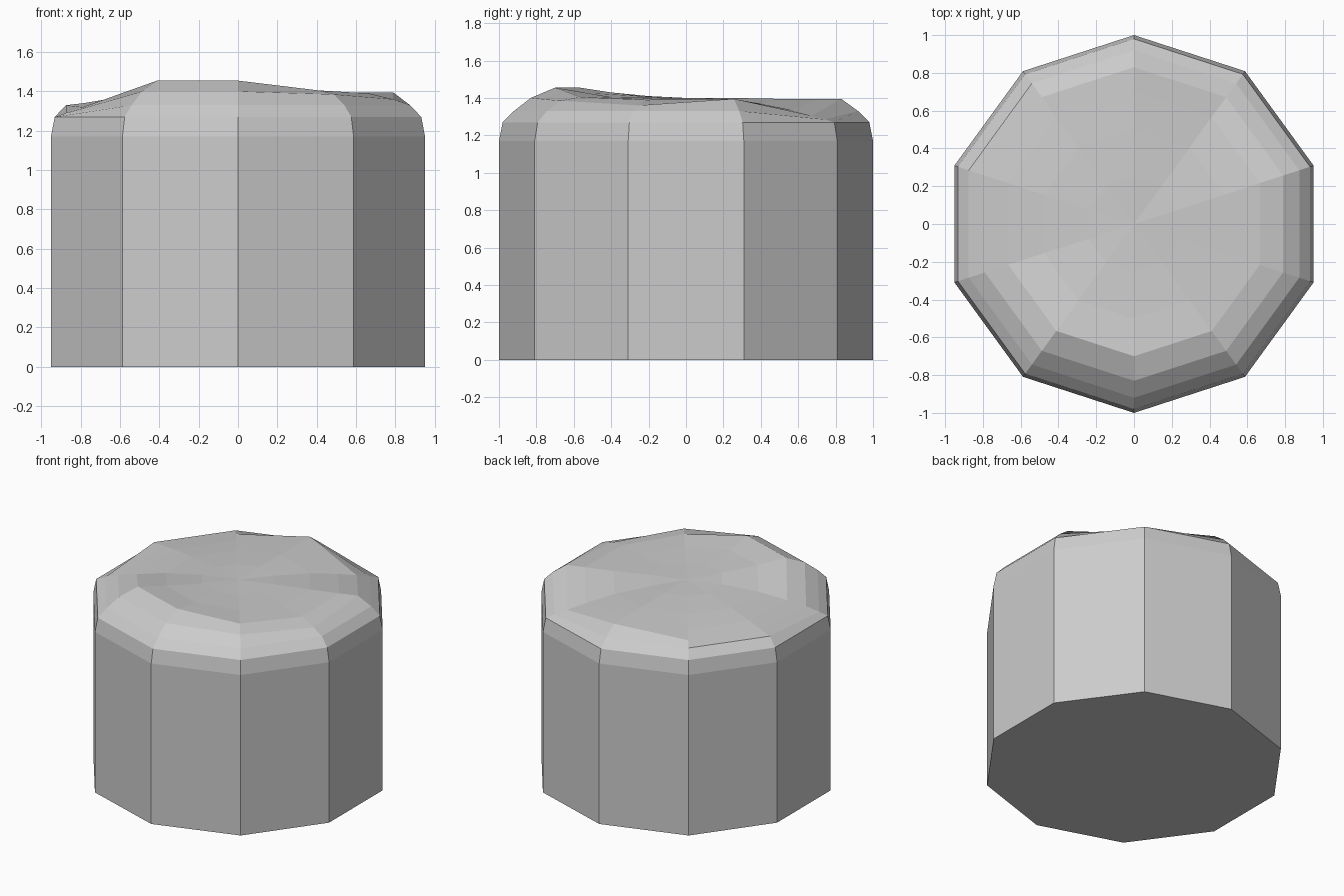
import bpy, bmesh
from math import cos, sin, radians

if "Cube" in bpy.data.objects:
    bpy.data.objects.remove(bpy.data.objects["Cube"])

# Shared rounded edge: (radius, height) of the regular rings
BASE = [(1.0, 0.0), (1.0, 1.17), (0.98, 1.27)]
# Uneven worn top: heights along each spoke at these radii
RADII = [0.92, 0.83, 0.70, 0.50, 0.25]
SPOKES = [  # counter-clockwise from the front
    [1.33, 1.40, 1.455, 1.425, 1.41],
    [1.33, 1.385, 1.405, 1.405, 1.40],
    [1.33, 1.36, 1.39, 1.395, 1.40],
    [1.33, 1.395, 1.395, 1.395, 1.40],
    [1.285, 1.305, 1.335, 1.37, 1.39],
    [1.33, 1.395, 1.395, 1.395, 1.40],
    [1.33, 1.345, 1.36, 1.38, 1.395],
    [1.33, 1.34, 1.36, 1.38, 1.395],
    [1.29, 1.32, 1.345, 1.38, 1.40],
    [1.33, 1.40, 1.455, 1.43, 1.41],
]
N = len(SPOKES)

bm = bmesh.new()
columns = []
for i, heights in enumerate(SPOKES):
    a = radians(-90 + i * 360 / N)
    profile = BASE + list(zip(RADII, heights))
    columns.append([bm.verts.new((r * cos(a), r * sin(a), z)) for r, z in profile])

# Walls, rounded edge and top facets
centre = bm.verts.new((0, 0, 1.40))
for i in range(N):
    a, b = columns[i], columns[(i + 1) % N]
    for k in range(len(a) - 1):
        bm.faces.new((a[k], b[k], b[k + 1], a[k + 1]))
    bm.faces.new((a[-1], b[-1], centre))

# Flat underside
bm.faces.new([c[0] for c in reversed(columns)])
bmesh.ops.recalc_face_normals(bm, faces=bm.faces)

mesh = bpy.data.meshes.new("stone_stump")
bm.to_mesh(mesh)
bm.free()
bpy.context.collection.objects.link(bpy.data.objects.new("stone_stump", mesh))
